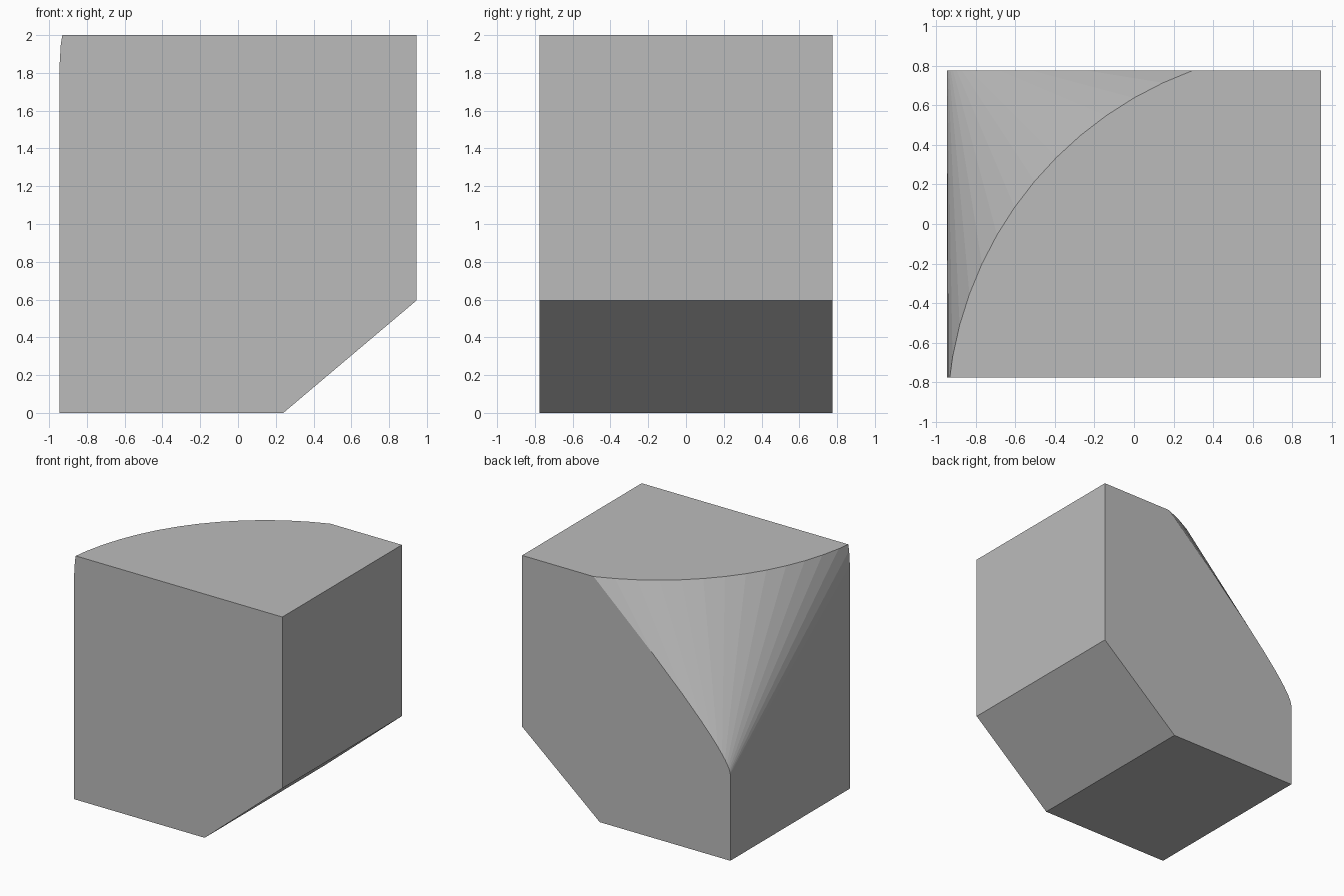
import bpy, bmesh, math
from mathutils import Vector

if "Cube" in bpy.data.objects:
    bpy.data.objects.remove(bpy.data.objects["Cube"])

HX, HY, H = 0.945, 0.775, 2.0

bm = bmesh.new()

# Block: front profile with a sloped lower right corner, extruded in depth
profile = [(-HX, 0), (0.24, 0), (HX, 0.595), (HX, H), (-HX, H)]
face = bm.faces.new([bm.verts.new((x, -HY, z)) for x, z in profile])
ext = bmesh.ops.extrude_face_region(bm, geom=[face])
bmesh.ops.translate(bm, vec=(0, 2 * HY, 0),
                    verts=[v for v in ext["geom"] if isinstance(v, bmesh.types.BMVert)])
bmesh.ops.recalc_face_normals(bm, faces=bm.faces[:])

# Round-to-square corner: facets from a top arc to a point beyond the back corner
R = 1.89
CX, CY = HX, -1.0
apex = Vector((CX - R, CY + R, 0.62))


def arc_point(deg):
    a = math.radians(deg)
    return Vector((CX - R * math.cos(a), CY + R * math.sin(a), H))


inside = Vector((0.2, -0.3, 0.9))
for deg in range(0, 70, 5):
    p, q = arc_point(deg), arc_point(deg + 5)
    normal = (q - p).cross(apex - p).normalized()
    if normal.dot(inside - p) > 0:
        normal = -normal
    cut = bmesh.ops.bisect_plane(bm, geom=bm.verts[:] + bm.edges[:] + bm.faces[:],
                                 dist=1e-5, plane_co=p, plane_no=normal, clear_outer=True)
    rim = [e for e in bm.edges if e.is_boundary]
    if rim:
        bmesh.ops.holes_fill(bm, edges=rim, sides=0)

bmesh.ops.recalc_face_normals(bm, faces=bm.faces[:])
mesh = bpy.data.meshes.new("transition_block")
bm.to_mesh(mesh)
bm.free()

grey = bpy.data.materials.new("light grey")
grey.diffuse_color = (0.5, 0.5, 0.5, 1)
grey.use_nodes = True
grey.node_tree.nodes["Principled BSDF"].inputs["Base Color"].default_value = grey.diffuse_color
mesh.materials.append(grey)
block = bpy.data.objects.new("transition_block", mesh)
bpy.context.collection.objects.link(block)
